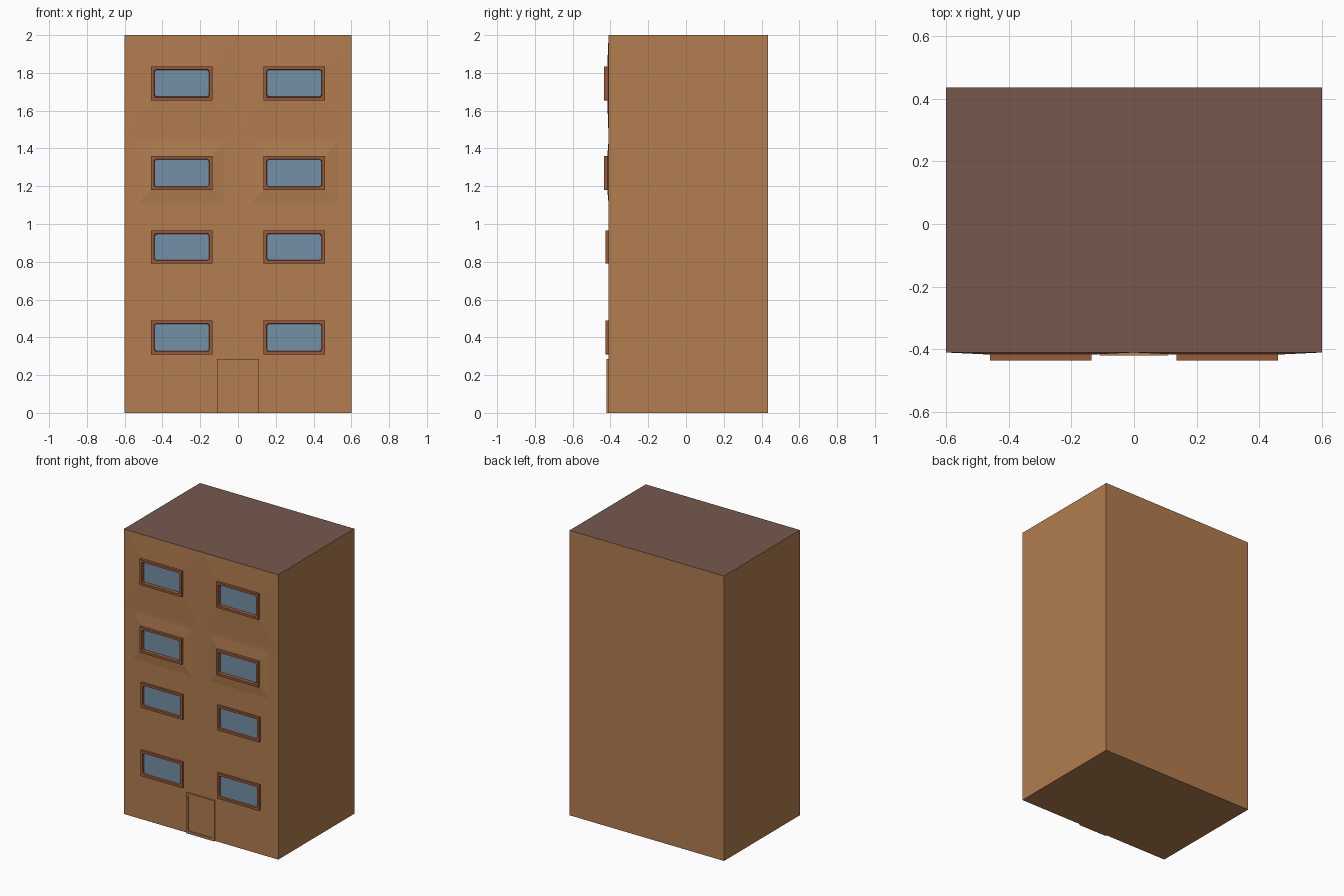
import bpy, bmesh
from mathutils import Vector

cube = bpy.data.objects.get("Cube")
if cube:
    bpy.data.objects.remove(cube, do_unlink=True)


def material(name, srgb):
    # Flat colour converted from display to linear values
    lin = [((c / 255 + 0.055) / 1.055) ** 2.4 for c in srgb] + [1]
    m = bpy.data.materials.new(name)
    m.use_nodes = True
    m.diffuse_color = lin
    m.node_tree.nodes["Principled BSDF"].inputs["Base Color"].default_value = lin
    return m


WALL = material("tan wall", (178, 125, 79))
ROOF = material("brown roof", (118, 88, 77))
FRAME = material("rust frame", (152, 90, 58))
GLASS = material("blue glass", (116, 144, 167))

FACE_Y = -0.41   # plane of the facade
BACK_Y = 0.435


def finish(bm, name, *mats):
    bmesh.ops.recalc_face_normals(bm, faces=bm.faces)
    mesh = bpy.data.meshes.new(name)
    bm.to_mesh(mesh)
    bm.free()
    for m in mats:
        mesh.materials.append(m)
    obj = bpy.data.objects.new(name, mesh)
    bpy.context.scene.collection.objects.link(obj)
    return obj


def box(bm, x0, x1, y0, y1, z0, z1):
    verts = bmesh.ops.create_cube(bm, size=1)["verts"]
    for v in verts:
        v.co = Vector((x1 if v.co.x > 0 else x0,
                       y1 if v.co.y > 0 else y0,
                       z1 if v.co.z > 0 else z0))


def rect(x0, x1, z0, z1, cut=0):
    # Rectangle with corners cut twice by the given amount, as (x, z) points
    pts = []
    for x, z, sx, sz in ((x0, z0, 1, 1), (x1, z0, -1, 1), (x1, z1, -1, -1), (x0, z1, 1, -1)):
        a, b = (x, z + sz * cut), (x + sx * cut, z)
        pts += [a, b] if sx == sz else [b, a]
    return pts


def loft(bm, rings):
    # Join rings of (points, y) with quads; returns the rings of vertices
    made = [[bm.verts.new((x, y, z)) for x, z in pts] for pts, y in rings]
    for a, b in zip(made, made[1:]):
        n = len(a)
        for i in range(n):
            bm.faces.new((a[i], a[(i + 1) % n], b[(i + 1) % n], b[i]))
    return made


def inset(r, d):
    return (r[0] + d, r[1] - d, r[2] + d, r[3] - d)


# Building block with a differently coloured top
bm = bmesh.new()
box(bm, -0.6, 0.6, FACE_Y, BACK_Y, 0, 2)
bm.normal_update()
for f in bm.faces:
    f.material_index = 1 if f.normal.z > 0.5 else 0
finish(bm, "building_block", WALL, ROOF)


def window(name, r, front):
    # Frame: outer side, front border, reveal with softened corners
    bm = bmesh.new()
    e = 0.0005
    loft(bm, [(rect(*r, e), FACE_Y + 0.004),
              (rect(*r, e), front),
              (rect(*inset(r, 0.016), e), front),
              (rect(*inset(r, 0.017), 0.009), front + 0.002),
              (rect(*inset(r, 0.019), 0.009), FACE_Y - 0.003)])
    finish(bm, name + "_frame", FRAME)
    # Recessed pane
    bm = bmesh.new()
    pane = inset(r, 0.015)
    box(bm, pane[0], pane[1], FACE_Y - 0.004, FACE_Y + 0.003, pane[2], pane[3])
    finish(bm, name + "_glass", GLASS)


def swell(name, outer, r):
    # Shallow swelling of the wall that rises towards a window frame
    bm = bmesh.new()
    loft(bm, [(rect(*outer, 0.0001), FACE_Y - 0.0003),
              (rect(*inset(r, 0.004), 0.0001), FACE_Y - 0.007)])
    obj = finish(bm, name, WALL)
    # Face the slopes outward
    if obj.data.polygons[0].normal.y > 0:
        obj.data.flip_normals()


# Window rows: bottom, top, front plane, wall swelling (x in, x out, z low, z high)
ROWS = {
    "ground": (0.31, 0.49, -0.425, None),
    "first": (0.79, 0.965, -0.425, None),
    "second": (1.18, 1.36, -0.435, (0.07, 0.53, 1.11, 1.44)),
    "top": (1.655, 1.835, -0.435, (0.003, 0.597, 1.47, 1.99)),
}


def sided(r, side):
    x0, x1 = sorted((side * r[0], side * r[1]))
    return (x0, x1, r[2], r[3])


for row, (z0, z1, front, area) in ROWS.items():
    for label, side in (("left", 1), ("right", -1)):
        r = sided((0.135, 0.46, z0, z1), side)
        window(f"{row}_window_{label}", r, front)
        if area:
            swell(f"{row}_wall_swell_{label}", sided(area, side), r)

# Door surround and recessed door leaf
bm = bmesh.new()
door = (-0.11, 0.11, 0, 0.285)
hole = (-0.094, 0.094, 0.018, 0.27)
loft(bm, [(rect(*door, 0.0003), FACE_Y + 0.004),
          (rect(*door, 0.0003), -0.42),
          (rect(*hole, 0.0003), -0.42),
          (rect(*hole, 0.0003), FACE_Y - 0.002)])
finish(bm, "door_frame", WALL)
bm = bmesh.new()
box(bm, hole[0], hole[1], FACE_Y - 0.003, FACE_Y + 0.003, hole[2], hole[3])
finish(bm, "door_leaf", WALL)
